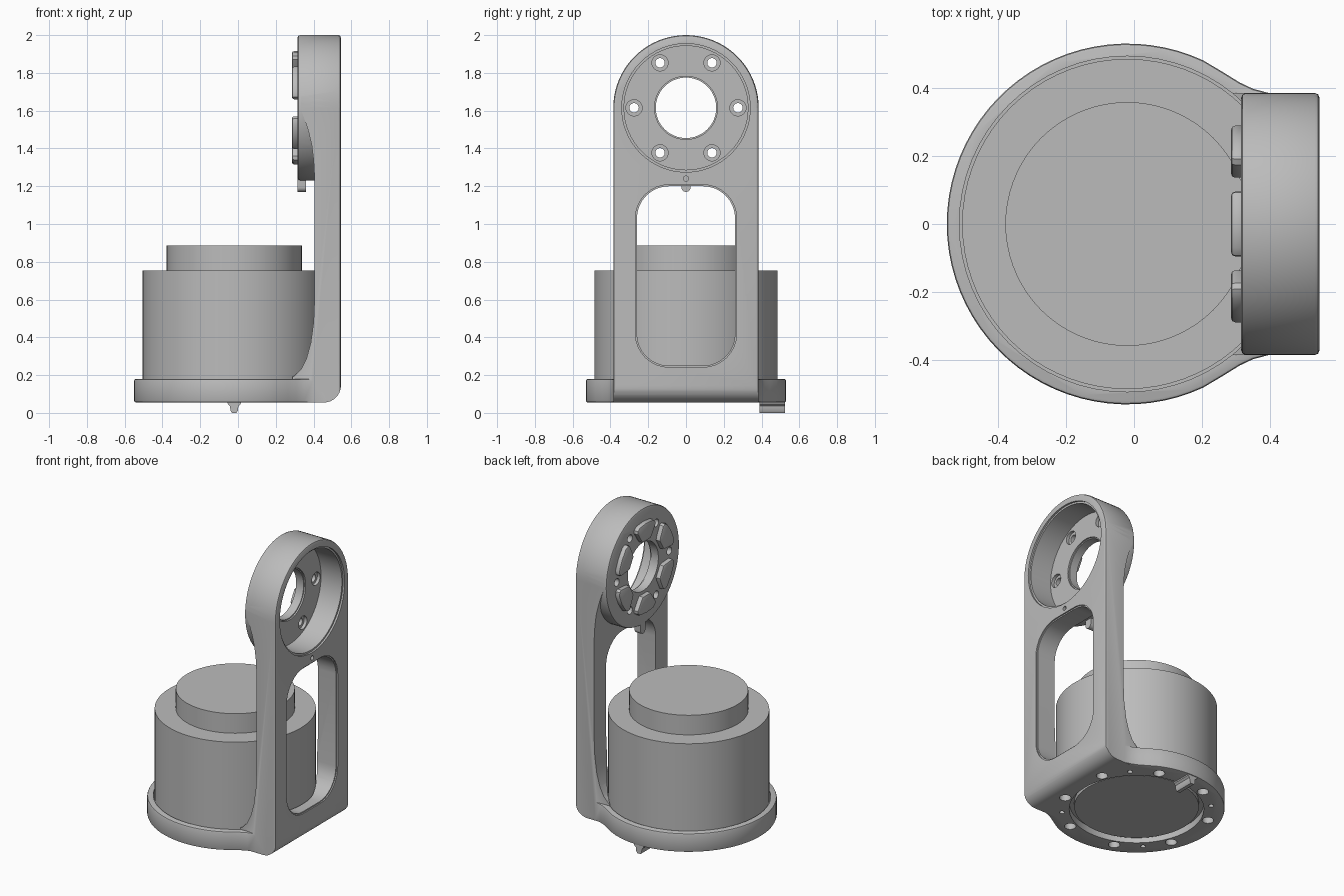
import bpy, bmesh
from math import sin, cos, pi, radians

if "Cube" in bpy.data.objects:
    bpy.data.objects.remove(bpy.data.objects["Cube"])

grey = bpy.data.materials.new("machined_grey")
grey.use_nodes = True
grey.diffuse_color = (0.5, 0.5, 0.5, 1)
grey.node_tree.nodes["Principled BSDF"].inputs["Base Color"].default_value = (0.5, 0.5, 0.5, 1)

CX = -0.02              # axis of the base and motor
HZ, R = 1.615, 0.385    # height of the head axis, head radius


def arc(cu, cv, r, a0, a1, n):
    """Points along an arc, angles in degrees."""
    return [(cu + r * cos(radians(a0 + (a1 - a0) * i / n)),
             cv + r * sin(radians(a0 + (a1 - a0) * i / n))) for i in range(n + 1)]


def circle(cu, cv, r, n=64):
    return arc(cu, cv, r, 0, 360, n)[:-1]


def rounded_rect(u0, u1, v0, v1, r):
    return (arc(u1 - r, v1 - r, r, 0, 90, 8) + arc(u0 + r, v1 - r, r, 90, 180, 8)
            + arc(u0 + r, v0 + r, r, 180, 270, 8) + arc(u1 - r, v0 + r, r, 270, 360, 8))


def prism(name, pts, axis, lo, hi, bevel=0.0, top_scale=None):
    """Extrude a 2D outline along an axis, optionally bevelling both rims."""
    place = {"x": lambda u, v, w: (w, u, v),
             "y": lambda u, v, w: (u, w, v),
             "z": lambda u, v, w: (u, v, w)}[axis]
    bm = bmesh.new()
    a = [bm.verts.new(place(u, v, lo)) for u, v in pts]
    b = [bm.verts.new(place(u, v, hi)) for u, v in pts]
    caps = [bm.faces.new(a), bm.faces.new(b)]
    for i in range(len(pts)):
        j = (i + 1) % len(pts)
        bm.faces.new((a[i], a[j], b[j], b[i]))
    bmesh.ops.recalc_face_normals(bm, faces=bm.faces)
    if bevel:
        rims = [e for f in caps for e in f.edges]
        bmesh.ops.bevel(bm, geom=rims, offset=bevel, segments=2, profile=0.5, affect='EDGES')
    mesh = bpy.data.meshes.new(name)
    bm.to_mesh(mesh)
    bm.free()
    mesh.materials.append(grey)
    ob = bpy.data.objects.new(name, mesh)
    bpy.context.collection.objects.link(ob)
    return ob


def combine(ob, other, operation):
    """Apply a boolean and discard the second object."""
    mod = ob.modifiers.new("bool", 'BOOLEAN')
    mod.operation, mod.solver, mod.object = operation, 'EXACT', other
    bpy.context.view_layer.objects.active = ob
    bpy.ops.object.modifier_apply(modifier=mod.name)
    bpy.data.objects.remove(other)


def cut(ob, pts, axis, lo, hi):
    combine(ob, prism("cutter", pts, axis, lo, hi), 'DIFFERENCE')


def finish(ob):
    bpy.ops.object.select_all(action='DESELECT')
    ob.select_set(True)
    bpy.context.view_layer.objects.active = ob
    bpy.ops.object.shade_smooth_by_angle(angle=radians(30))


# Upright arm: face outline crossed with the side profile
outline = [(-R, 0.0), (R, 0.0)] + arc(0, HZ, R, 0, 180, 40)
bracket = prism("bracket", outline, "x", 0.1, 0.545, 0.014)
side = ([(0.265, 0.055)] + arc(0.455, 0.145, 0.09, -90, 0, 8)
        + [(0.56, 0.16), (0.56, 1.7), (0.335, 1.7), (0.335, 1.6), (0.354, 1.55), (0.373, 1.49),
           (0.39, 1.42), (0.4, 1.34), (0.405, 1.25), (0.405, 0.6), (0.4, 0.48), (0.385, 0.37),
           (0.363, 0.29), (0.335, 0.233), (0.3, 0.197), (0.265, 0.18)])
combine(bracket, prism("side_profile", side, "y", -0.6, 0.6), 'INTERSECT')

# Round head
combine(bracket, prism("head", circle(0, HZ, R, 80), "x", 0.315, 0.545, 0.014), 'UNION')

# Base flange, flared into the arm
flare = [(0.265, 0.444), (0.31, 0.416), (0.35, 0.397), (0.4, 0.384), (0.45, 0.384)]
base = (arc(CX, 0, 0.53, 65, 295, 52) + [(x, -y) for x, y in flare] + flare[::-1])
combine(bracket, prism("flange", base, "z", 0.055, 0.18, 0.01), 'UNION')

# Motor seat, bottom opening and window
cut(bracket, circle(CX, 0, 0.493), "z", 0.1, 0.78)
cut(bracket, circle(CX, 0, 0.405), "z", 0.0, 0.2)
cut(bracket, rounded_rect(-0.26, 0.26, 0.25, 1.2, 0.17), "x", 0.2, 0.7)
cut(bracket, rounded_rect(-0.268, 0.268, 0.242, 1.208, 0.178), "x", 0.537, 0.7)

# Head recess, rim step and central bore
cut(bracket, circle(0, HZ, 0.328), "x", 0.38, 0.7)
cut(bracket, circle(0, HZ, 0.34), "x", 0.533, 0.7)
cut(bracket, circle(0, HZ, 0.16), "x", 0.2, 0.7)
cut(bracket, circle(0, HZ, 0.167), "x", 0.37, 0.5)

# Screw holes in the head, counterbored from the recess
for i in range(6):
    y, z = 0.275 * cos(i * pi / 3), HZ + 0.275 * sin(i * pi / 3)
    cut(bracket, circle(y, z, 0.025, 20), "x", 0.2, 0.5)
    cut(bracket, circle(y, z, 0.043, 24), "x", 0.36, 0.5)
cut(bracket, circle(0, 1.24, 0.014, 16), "x", 0.48, 0.7)

# Mounting and dowel holes under the base
for i in range(8):
    a = pi / 8 + i * pi / 4
    cut(bracket, circle(CX + 0.45 * cos(a), 0.45 * sin(a), 0.035, 20), "z", 0.0, 0.095)
for i in range(4):
    a = pi / 4 + i * pi / 2
    cut(bracket, circle(CX + 0.45 * cos(a), 0.45 * sin(a), 0.016, 16), "z", 0.0, 0.09)
finish(bracket)

# Drive pads on the inner face of the head
for i in range(6):
    a = pi / 6 + i * pi / 3
    half = [(0.18, 0.04), (0.195, 0.055), (0.255, 0.095), (0.275, 0.093), (0.293, 0.07)]
    shape = half + [(0.3, 0)] + [(r, -t) for r, t in half[::-1]]
    pts = [(r * cos(a) - t * sin(a), HZ + r * sin(a) + t * cos(a)) for r, t in shape]
    finish(prism("drive_pad_%d" % (i + 1), pts, "x", 0.285, 0.33, 0.012))

# Locating tab under the head
tab = arc(0, 1.195, 0.025, 180, 360, 12) + [(0.025, 1.26), (-0.025, 1.26)]
finish(prism("head_tab", tab, "x", 0.315, 0.36))

# Locating key under the base
key = [(0.036, 0.06), (0.034, 0.047), (0.022, 0.036), (0.02, 0.012), (0.012, 0.0)]
key = [(CX + x, z) for x, z in key] + [(CX - x, z) for x, z in key[::-1]]
finish(prism("base_key", key, "y", 0.39, 0.523))

# Motor body with raised cap and lower boss
motor = prism("motor", circle(CX, 0, 0.485, 72), "z", 0.1, 0.755)
combine(motor, prism("cap", circle(CX, 0, 0.358, 72), "z", 0.7, 0.885), 'UNION')
combine(motor, prism("boss", circle(CX, 0, 0.375, 72), "z", 0.072, 0.2), 'UNION')
finish(motor)
